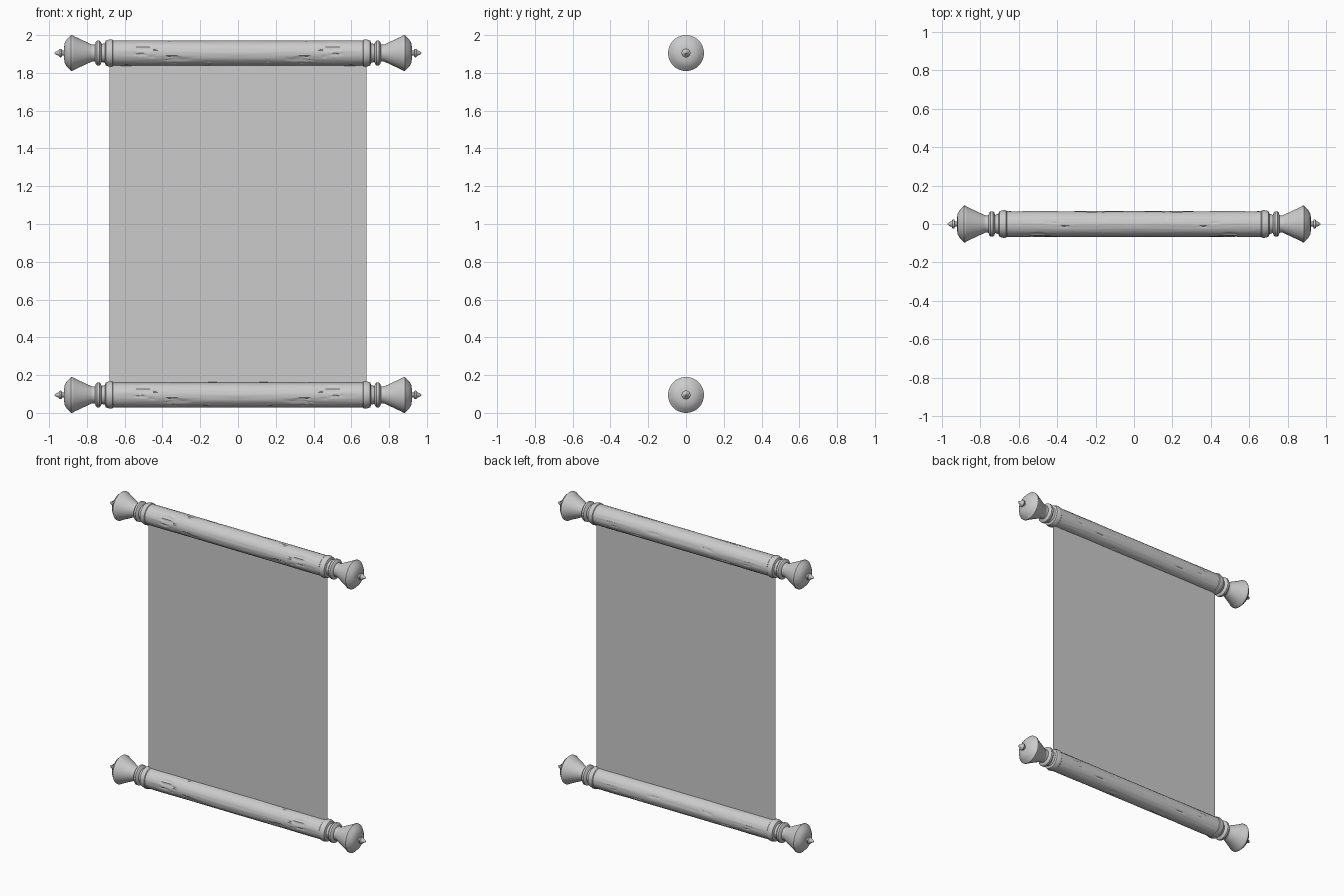
import bpy, bmesh, math
from mathutils import Vector, noise

if "Cube" in bpy.data.objects:
    bpy.data.objects.remove(bpy.data.objects["Cube"])

grey = bpy.data.materials.new("light grey")
grey.diffuse_color = (0.6, 0.6, 0.6, 1)
grey.use_nodes = True
grey.node_tree.nodes["Principled BSDF"].inputs["Base Color"].default_value = grey.diffuse_color

R = 0.095                 # widest finial radius
LOW, HIGH = R, 2 - R      # heights of the two rollers


def finish(bm, name, angle=35):
    bmesh.ops.recalc_face_normals(bm, faces=bm.faces)
    me = bpy.data.meshes.new(name)
    bm.to_mesh(me)
    bm.free()
    ob = bpy.data.objects.new(name, me)
    bpy.context.collection.objects.link(ob)
    me.materials.append(grey)
    bpy.ops.object.select_all(action='DESELECT')
    ob.select_set(True)
    bpy.context.view_layer.objects.active = ob
    bpy.ops.object.shade_smooth_by_angle(angle=math.radians(angle))
    return ob


def lathe(name, profile, z, segs, rough=None, side=1):
    """Turn (x, radius) points around the x axis, capping both ends."""
    bm = bmesh.new()
    rings = []
    for x, r in profile:
        ring = []
        for i in range(segs):
            a = 2 * math.pi * i / segs
            rr = r + (rough(x, a) if rough else 0)
            ring.append(bm.verts.new((side * x, rr * math.cos(a), z + rr * math.sin(a))))
        rings.append(ring)
    for p, q in zip(rings, rings[1:]):
        for i in range(segs):
            j = (i + 1) % segs
            bm.faces.new((p[i], p[j], q[j], q[i]))
    bm.faces.new(rings[0])
    bm.faces.new(rings[-1])
    return finish(bm, name)


def grain(x, a):
    """Long wood streaks and shallow chips, mirrored about the middle."""
    x = abs(x)
    fade = min(1, max(0, (0.66 - x) / 0.06))
    n = noise.noise(Vector((x * 7, math.cos(a) * 5, math.sin(a) * 5)))
    streak = noise.noise(Vector((x * 4 + 9, math.cos(a) * 13, math.sin(a) * 13)))
    chip = -0.003 if n > 0.38 and 0.15 < x < 0.55 else 0
    return fade * (0.0018 * streak + chip)


# Turned end: collar, neck, ring, flared knob and pointed tip
finial = [(0.655, 0.060), (0.665, 0.071), (0.678, 0.073), (0.700, 0.066),
          (0.705, 0.052), (0.722, 0.047), (0.727, 0.060), (0.733, 0.066),
          (0.746, 0.066), (0.753, 0.059), (0.757, 0.046), (0.772, 0.044),
          (0.780, 0.048), (0.868, 0.089), (0.877, 0.095), (0.884, 0.095),
          (0.905, 0.074), (0.917, 0.055), (0.921, 0.030), (0.922, 0.014),
          (0.932, 0.013), (0.934, 0.022), (0.943, 0.023), (0.950, 0.014),
          (0.963, 0.009), (0.971, 0.002)]
shaft = [(-0.67 + 1.34 * i / 120, 0.0665) for i in range(121)]

for label, z in (("lower", LOW), ("upper", HIGH)):
    lathe(label + "_roller", shaft, z, 64, rough=grain)
    for end, s in (("left", -1), ("right", 1)):
        lathe(f"{label}_{end}_finial", finial, z, 40, side=s)

# Flat sheet stretched between the rollers
bm = bmesh.new()
bm.faces.new([bm.verts.new(p) for p in ((-0.68, 0, LOW), (0.68, 0, LOW),
                                        (0.68, 0, HIGH), (-0.68, 0, HIGH))])
finish(bm, "scroll_sheet")
